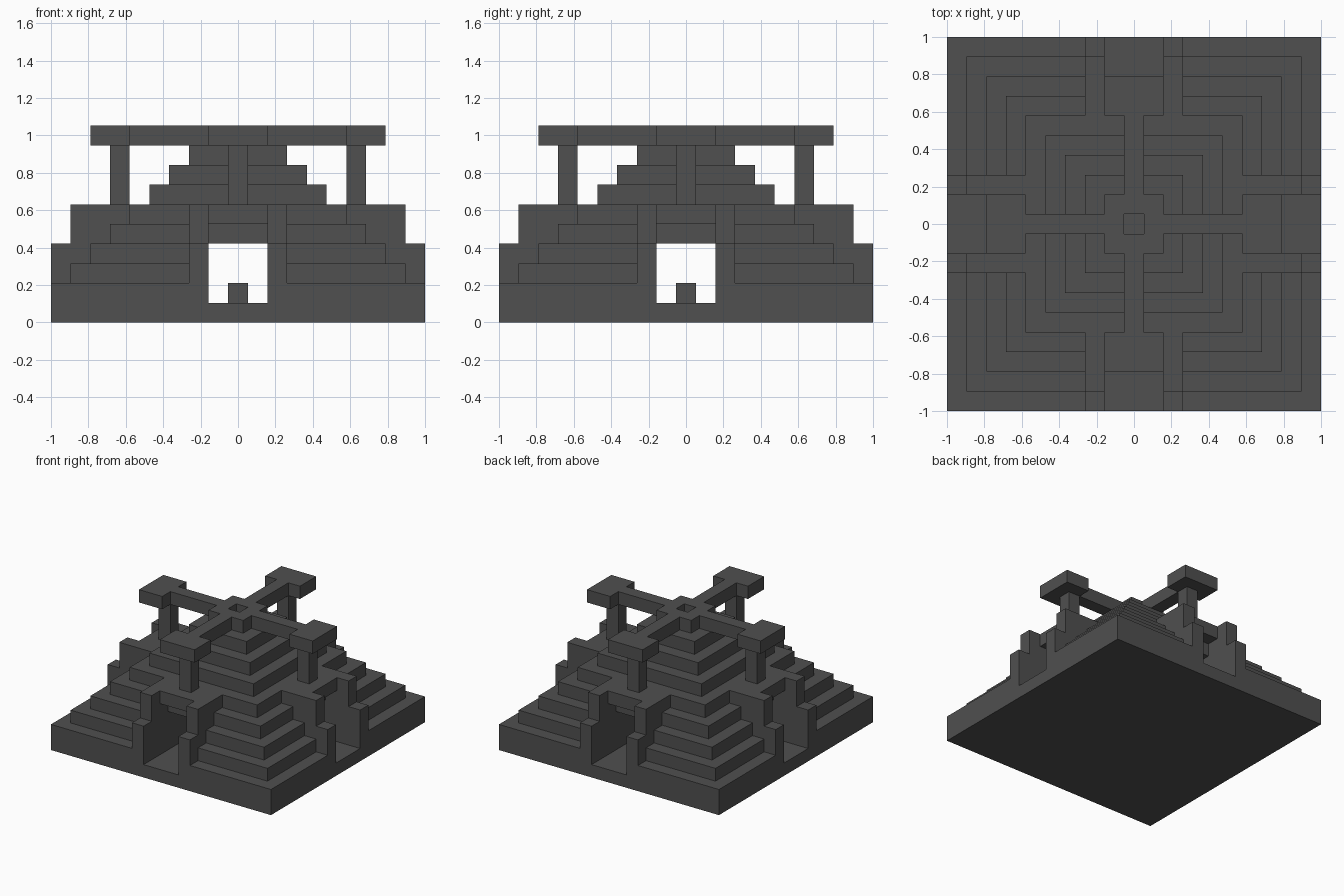
import bpy, bmesh, math
from mathutils import Matrix

cube = bpy.data.objects.get("Cube")
if cube:
    bpy.data.objects.remove(cube, do_unlink=True)

U = 2 / 19  # one building block
SIDES = ["front", "left", "back", "right"]

stone = bpy.data.materials.new("dark grey stone")
stone.use_nodes = True
GREY = (0.08, 0.08, 0.08, 1)
stone.diffuse_color = GREY
bsdf = stone.node_tree.nodes["Principled BSDF"]
bsdf.inputs["Base Color"].default_value = GREY
bsdf.inputs["Roughness"].default_value = 0.9


def finish(name, bm, turn=0):
    """Scale blocks to units, turn about z by quarter turns and link."""
    bmesh.ops.recalc_face_normals(bm, faces=bm.faces)
    matrix = Matrix.Rotation(turn * math.pi / 2, 4, "Z") @ Matrix.Scale(U, 4)
    bmesh.ops.transform(bm, matrix=matrix, verts=bm.verts)
    mesh = bpy.data.meshes.new(name)
    bm.to_mesh(mesh)
    bm.free()
    mesh.materials.append(stone)
    obj = bpy.data.objects.new(name, mesh)
    bpy.context.collection.objects.link(obj)
    return obj


def box(name, x, y, z, turn=0):
    bm = bmesh.new()
    bmesh.ops.create_cube(bm, size=1)
    for v in bm.verts:
        v.co = [r[0] if c < 0 else r[1] for c, r in zip(v.co, (x, y, z))]
    return finish(name, bm, turn)


def frame(name, inner, outer, z0, z1):
    """Square slab with a square hole."""
    bm = bmesh.new()
    corners = [(-1, -1), (1, -1), (1, 1), (-1, 1)]
    loops = [[bm.verts.new((a * h, b * h, z)) for a, b in corners]
             for h, z in ((inner, z0), (outer, z0), (outer, z1), (inner, z1))]
    for k in range(4):
        a, b = loops[k], loops[(k + 1) % 4]
        for i in range(4):
            j = (i + 1) % 4
            bm.faces.new((a[i], a[j], b[j], b[i]))
    return finish(name, bm)


def side_wall(name, profile, x0, x1, turn):
    """Extrude a (distance, height) profile across the gate side."""
    bm = bmesh.new()
    face = bm.faces.new([bm.verts.new((x0, -d, z)) for d, z in profile])
    ext = bmesh.ops.extrude_face_region(bm, geom=[face])["geom"]
    moved = [g for g in ext if isinstance(g, bmesh.types.BMVert)]
    bmesh.ops.translate(bm, vec=(x1 - x0, 0, 0), verts=moved)
    return finish(name, bm, turn)


# Ground slab and central pedestal
box("base_slab", (-9.5, 9.5), (-9.5, 9.5), (0, 1))
box("pedestal", (-0.5, 0.5), (-0.5, 0.5), (1, 2))

# Lower terraces, split into corners by the crossing passages
for level in range(1, 4):
    half = 10.5 - level
    for turn in range(4):
        box(f"lower_terrace_{level}_{SIDES[turn]}",
            (1.5, half), (-half, -1.5), (level, level + 1), turn)

# Upper terraces around the light shaft, and the crown on top
for level in range(4, 9):
    frame(f"upper_terrace_{level}", 0.5, 10.5 - level, level, level + 1)
frame("crown", 0.5, 1.5, 9, 10)

# Gate walls follow the terrace steps on their underside
WALL = [(5.5, 6), (8.5, 6), (8.5, 4), (9.5, 4), (9.5, 2), (8.5, 2),
        (8.5, 3), (7.5, 3), (7.5, 4), (6.5, 4), (6.5, 5), (5.5, 5)]

# Gate, pillar, cap and beam on each side
for turn, side in enumerate(SIDES):
    side_wall(f"{side}_gate_wall_a", WALL, -2.5, -1.5, turn)
    side_wall(f"{side}_gate_wall_b", WALL, 1.5, 2.5, turn)
    box(f"{side}_lintel", (-1.5, 1.5), (-7.5, -5.5), (5, 6), turn)
    box(f"{side}_pillar", (-0.5, 0.5), (-6.5, -5.5), (6, 9), turn)
    box(f"{side}_cap", (-1.5, 1.5), (-7.5, -5.5), (9, 10), turn)
    box(f"{side}_beam", (-0.5, 0.5), (-5.5, -1.5), (9, 10), turn)
